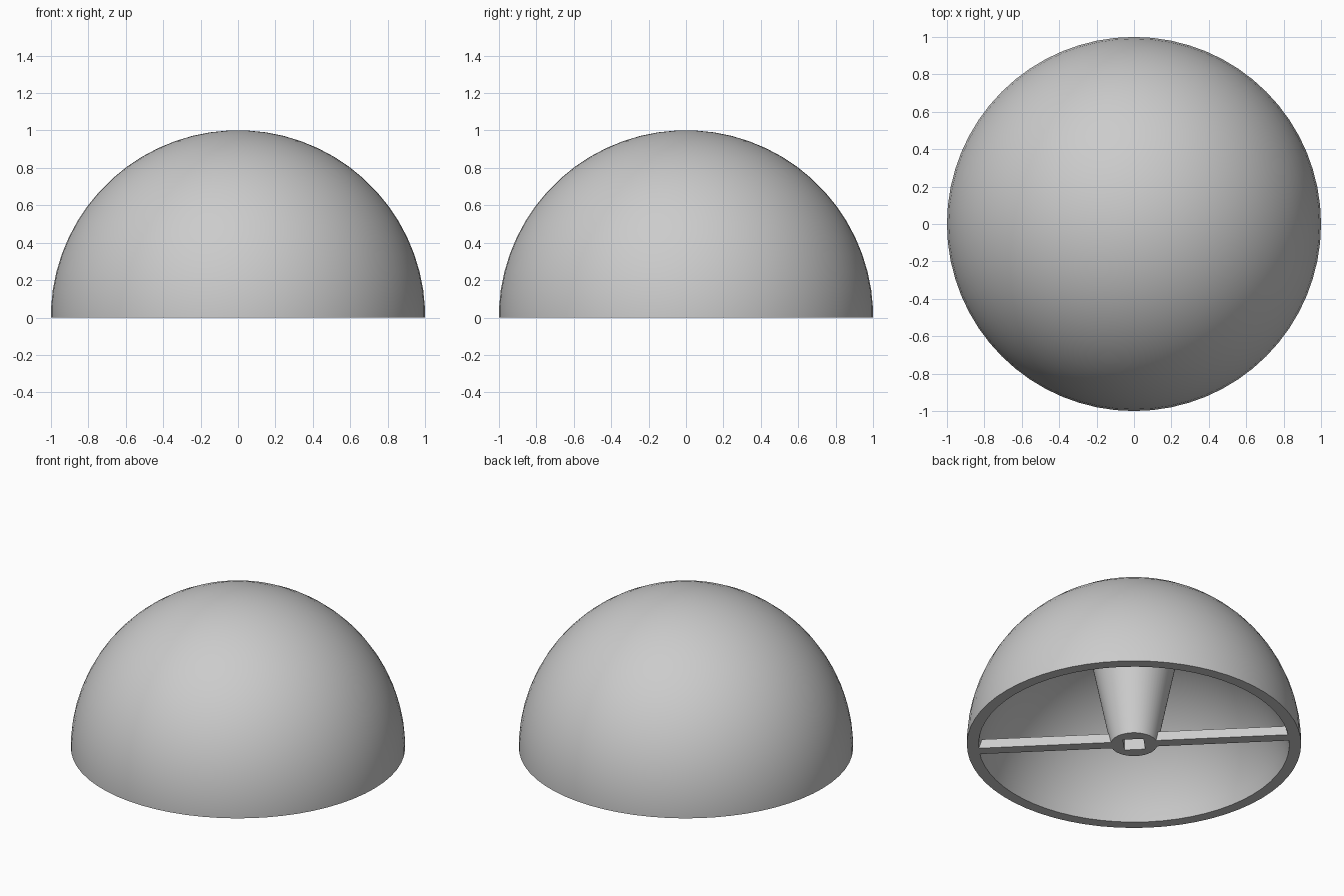
import bpy, bmesh
from math import sin, cos, asin, pi, radians
from mathutils import Matrix

SEG = 64
TURN = radians(135)         # direction of the inner bars
OUTER = 1.0
RIM = 0.93                  # radius of the opening
CAVITY, DROP = 0.96, 0.238  # radius of the hollow and depth of its centre below the base
HOLE = 0.062                # half width of the square socket

old = bpy.data.objects.get("Cube")
if old:
    bpy.data.objects.remove(old, do_unlink=True)

grey = bpy.data.materials.new("plain grey")
grey.use_nodes = True
colour = (0.6, 0.6, 0.6, 1)
grey.diffuse_color = colour
grey.node_tree.nodes["Principled BSDF"].inputs["Base Color"].default_value = colour


def finish(name, bm):
    bmesh.ops.recalc_face_normals(bm, faces=bm.faces)
    mesh = bpy.data.meshes.new(name)
    bm.to_mesh(mesh)
    bm.free()
    obj = bpy.data.objects.new(name, mesh)
    bpy.context.collection.objects.link(obj)
    mesh.materials.append(grey)
    bpy.ops.object.select_all(action="DESELECT")
    obj.select_set(True)
    bpy.context.view_layer.objects.active = obj
    bpy.ops.object.shade_smooth_by_angle(angle=radians(30))


def loft(name, rings):
    """Skin a stack of (size, height, is_square) rings and cap both ends."""
    bm = bmesh.new()
    loops = []
    for size, z, square in rings:
        loop = []
        for i in range(SEG):
            a = 2 * pi * i / SEG
            r = size / max(abs(cos(a)), abs(sin(a))) if square else size
            loop.append(bm.verts.new((r * cos(a + TURN), r * sin(a + TURN), z)))
        loops.append(loop)
    for low, high in zip(loops, loops[1:]):
        for i in range(SEG):
            j = (i + 1) % SEG
            bm.faces.new((low[i], low[j], high[j], high[i]))
    bm.faces.new(loops[0])
    bm.faces.new(loops[-1])
    finish(name, bm)


# Outside of the dome, from a small flat at the pole down to the base
step = 2 * pi / SEG
size = OUTER / cos(step / 2)
angles = [step * (i + 0.5) for i in range(SEG // 4)]
outside = [(size * cos(a), size * sin(a), False) for a in reversed(angles)]
outside.append((OUTER, 0, False))

# Shallower hollow, from the rim up to the hub
hub_top, hub_radius = 0.681, 0.276
first, last = asin(DROP / CAVITY), asin((hub_top + DROP) / CAVITY)
count = 14
angles = [first + (last - first) * i / count for i in range(1, count)]
inside = [(RIM, 0, False)]
inside += [(CAVITY * cos(a), CAVITY * sin(a) - DROP, False) for a in angles]

# Tapered hub down to the base, then up into its square socket
hub = [(hub_radius, hub_top, False), (0.14, 0, False), (HOLE, 0, True), (HOLE, 0.5, True)]
loft("dome_with_hub", outside + inside + hub)

# Two bars joining the hub to the shell
for name, side in (("left_bar", -1), ("right_bar", 1)):
    start, end, width, height = 0.13, 0.932, 0.07, 0.06
    bm = bmesh.new()
    bmesh.ops.create_cube(bm, size=1)
    bmesh.ops.scale(bm, vec=(end - start, width, height), verts=bm.verts)
    bmesh.ops.translate(bm, vec=(side * (start + end) / 2, 0, height / 2), verts=bm.verts)
    bmesh.ops.transform(bm, matrix=Matrix.Rotation(TURN, 4, "Z"), verts=bm.verts)
    finish(name, bm)
